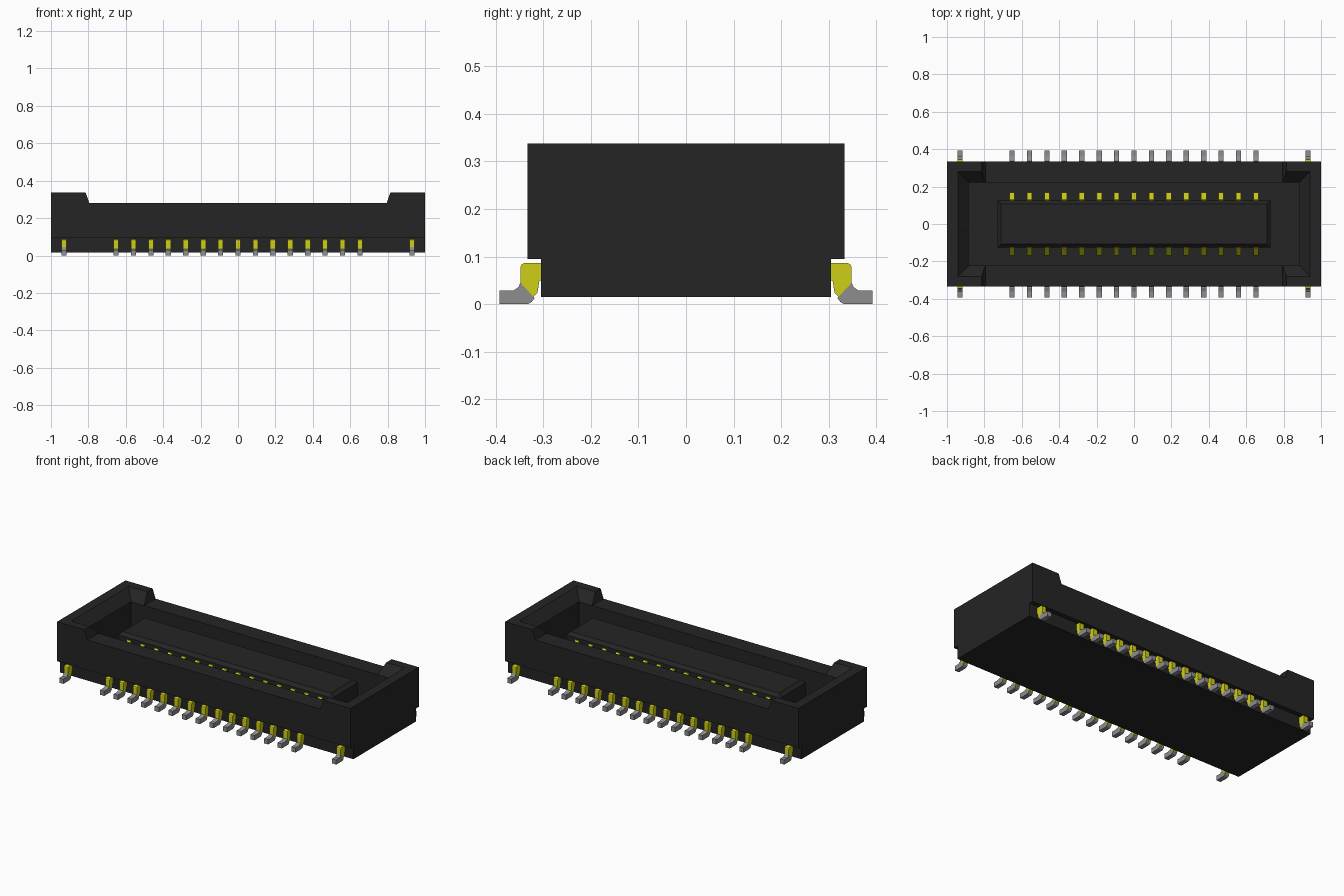
import bpy, bmesh

if "Cube" in bpy.data.objects:
    bpy.data.objects.remove(bpy.data.objects["Cube"], do_unlink=True)


def material(name, rgb):
    m = bpy.data.materials.new(name)
    m.use_nodes = True
    m.diffuse_color = (*rgb, 1)
    m.node_tree.nodes["Principled BSDF"].inputs["Base Color"].default_value = (*rgb, 1)
    return m


BLACK = material("black plastic", (0.018, 0.018, 0.018))
GOLD = material("yellow contact", (0.62, 0.62, 0.008))
GREY = material("grey solder tail", (0.27, 0.27, 0.27))


def finish(bm, name, mat):
    bmesh.ops.recalc_face_normals(bm, faces=bm.faces)
    me = bpy.data.meshes.new(name)
    bm.to_mesh(me)
    bm.free()
    me.materials.append(mat)
    ob = bpy.data.objects.new(name, me)
    bpy.context.collection.objects.link(ob)
    return ob


def bridge(bm, a, b):
    for i in range(len(a)):
        j = (i + 1) % len(a)
        bm.faces.new((a[i], a[j], b[j], b[i]))


def loft(name, rings, mat):
    """Stack of centred rectangles given as (half x, half y, z)."""
    bm = bmesh.new()
    loops = [[bm.verts.new((sx * hx, sy * hy, z))
              for sx, sy in ((-1, -1), (1, -1), (1, 1), (-1, 1))] for hx, hy, z in rings]
    for a, b in zip(loops, loops[1:]):
        bridge(bm, a, b)
    bm.faces.new(loops[0])
    bm.faces.new(loops[-1])
    return finish(bm, name, mat)


def extrude_yz(name, profile, spans, mat, sides=(1,)):
    """Extrude a (y, z) profile over each x span, on each listed y side."""
    bm = bmesh.new()
    for s in sides:
        for x0, x1 in spans:
            a = [bm.verts.new((x0, s * y, z)) for y, z in profile]
            b = [bm.verts.new((x1, s * y, z)) for y, z in profile]
            bridge(bm, a, b)
            bm.faces.new(a)
            bm.faces.new(b)
    return finish(bm, name, mat)


def cut(target, cutter):
    mod = target.modifiers.new("cut", 'BOOLEAN')
    mod.operation = 'DIFFERENCE'
    mod.solver = 'EXACT'
    mod.object = cutter
    bpy.context.view_layer.objects.active = target
    bpy.ops.object.modifier_apply(modifier=mod.name)
    bpy.data.objects.remove(cutter, do_unlink=True)


# Housing: stepped block with lowered long walls and a chamfered cavity
half = [(0.305, 0.015), (0.305, 0.095), (0.333, 0.095), (0.333, 0.338)]
section = half + [(-y, z) for y, z in reversed(half)]
housing = extrude_yz("housing", section, [(-1, 1)], BLACK)
cut(housing, loft("wall_cutter", [(0.795, 0.5, 0.28), (0.8184, 0.5, 0.348)], BLACK))
cut(housing, loft("cavity_cutter", [(0.885, 0.222, 0.10), (0.885, 0.222, 0.2795),
                                    (0.9495, 0.2895, 0.348)], BLACK))

# Central tongue with a bevelled top edge
loft("tongue", [(0.73, 0.126, 0.095), (0.73, 0.126, 0.25), (0.71, 0.108, 0.27)], BLACK)


def spans(centres, width):
    return [(c - width / 2, c + width / 2) for c in centres]


row = [-0.652 + i * 1.304 / 14 for i in range(15)]
ends = [-0.93, 0.93]
both = (1, -1)

# Contacts beside the tongue, with sloping tips
extrude_yz("inner_contacts",
           [(0.11, 0.095), (0.168, 0.095), (0.168, 0.195), (0.132, 0.238), (0.11, 0.238)],
           spans(row, 0.028), GOLD, both)

# Outer legs: the end pair stand a little further out than the signal row
for label, xs, out, z_low in (("signal", row, 0.338, 0.036), ("anchor", ends, 0.348, 0.045)):
    extrude_yz(label + "_legs",
               [(0.29, 0.087), (out - 0.009, 0.087), (out - 0.002, 0.083), (out, 0.076),
                (out, z_low), (0.334, 0.03), (0.322, 0.014), (0.312, 0.024),
                (0.308, 0.05), (0.29, 0.05)],
               spans(xs, 0.028), GOLD, both)
    extrude_yz(label + "_tails",
               [(out, z_low), (out + 0.004, 0.036), (0.362, 0.029), (0.392, 0.029),
                (0.392, 0.0), (0.332, 0.0), (0.324, 0.005), (0.318, 0.013), (0.334, 0.03)],
               spans(xs, 0.0282), GREY, both)
